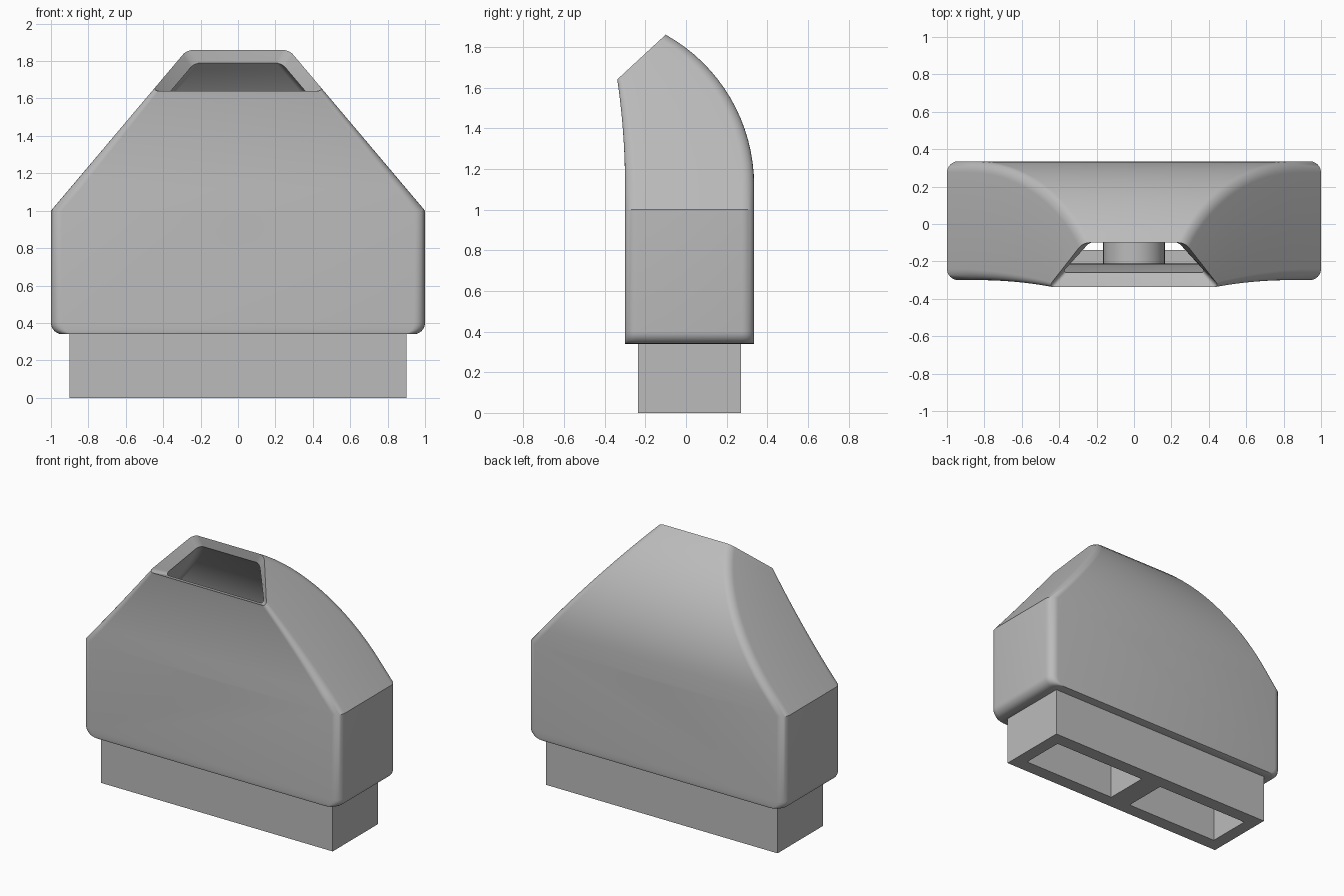
import bpy, bmesh, math
from mathutils import Vector

cube = bpy.data.objects.get("Cube")
if cube:
    bpy.data.objects.remove(cube, do_unlink=True)

grey = bpy.data.materials.new("plain grey")
grey.use_nodes = True
GREY = (0.5, 0.5, 0.5, 1)
grey.diffuse_color = GREY
grey.node_tree.nodes["Principled BSDF"].inputs["Base Color"].default_value = GREY

BASE, SHOULDER, BEND = 0.34, 1.0, 1.12   # heights where the shell changes
STEPS = 16


def make_object(name, bm):
    bmesh.ops.recalc_face_normals(bm, faces=bm.faces)
    mesh = bpy.data.meshes.new(name)
    bm.to_mesh(mesh)
    bm.free()
    mesh.materials.append(grey)
    obj = bpy.data.objects.new(name, mesh)
    bpy.context.collection.objects.link(obj)
    return obj


def box(name, low, high):
    bm = bmesh.new()
    bmesh.ops.create_cube(bm, size=1)
    for v in bm.verts:
        v.co = [l + (c + 0.5) * (h - l) for c, l, h in zip(v.co, low, high)]
    return make_object(name, bm)


def cross_cylinder(name, radius, y0, y1, z):
    bm = bmesh.new()
    bmesh.ops.create_cone(bm, cap_ends=True, segments=48, radius1=radius,
                          radius2=radius, depth=y1 - y0)
    for v in bm.verts:
        x, y, h = v.co
        v.co = (x, (y0 + y1) / 2 + h, z + y)
    return make_object(name, bm)


def cut(obj, cutter):
    mod = obj.modifiers.new("cut", "BOOLEAN")
    mod.operation = "DIFFERENCE"
    mod.solver = "EXACT"
    mod.object = cutter
    bpy.context.view_layer.objects.active = obj
    bpy.ops.object.modifier_apply(modifier=mod.name)


def half_width(z):
    return 1 - max(0, z - SHOULDER) * 0.845


def ring(front, back, inset, radius):
    """Rounded rectangle between a front and a back (y, z) point."""
    f, b = Vector(front), Vector(back)
    length = (b - f).length
    points = []
    for sx, sy, start in ((1, 1, 0), (-1, 1, 90), (-1, -1, 180), (1, -1, 270)):
        for i in range(7):
            a = math.radians(start + i * 15)
            s = (length - radius if sy > 0 else radius) + radius * math.sin(a)
            y, z = f.lerp(b, s / length)
            x = sx * (half_width(z) - inset - radius) + radius * math.cos(a)
            points.append((x, y, z))
    return points


# Outer shell rings, from the rounded lower corners up to the tilted mouth
rings = []
FILLET = 0.06
for i in range(7):
    a = math.radians(i * 15)
    z = BASE + FILLET * (1 - math.cos(a))
    rings.append(ring((-0.30, z), (0.335, z), FILLET * (1 - math.sin(a)), FILLET))
rings.append(ring((-0.30, SHOULDER), (0.335, SHOULDER), 0, FILLET))
for i in range(STEPS + 1):
    u = i / STEPS
    a = math.radians(60.9 * u)
    front = (-0.30 - 0.038 * u * u, BEND + 0.52 * u)
    back = (-0.512 + 0.847 * math.cos(a), BEND + 0.847 * math.sin(a))
    rings.append(ring(front, back, 0, FILLET - 0.025 * u))

# Inner cavity rings, from the flared lip down to the floor
for i in range(STEPS, -1, -1):
    u = i / STEPS
    a = math.radians(58 * u)
    r = 0.757 + 0.033 * u ** 4
    front = (-0.21 - 0.05 * u * u, BEND + 0.49 * u)
    back = (-0.512 + r * math.cos(a), BEND + r * math.sin(a))
    rings.append(ring(front, back, 0.1, 0.03))
for z in (SHOULDER, 0.43):
    rings.append(ring((-0.21, z), (0.245, z), 0.1, 0.03))

bm = bmesh.new()
loops = [[bm.verts.new(p) for p in pts] for pts in rings]
n = len(loops[0])
for lower, upper in zip(loops, loops[1:]):
    for i in range(n):
        j = (i + 1) % n
        bm.faces.new((lower[i], lower[j], upper[j], upper[i]))
bm.faces.new(loops[0])
bm.faces.new(loops[-1])
shell = make_object("nozzle_shell", bm)

# Plug at the bottom and the screw boss inside
plug = box("bottom_plug", (-0.9, -0.235, 0), (0.9, 0.27, BASE + 0.02))
boss = cross_cylinder("screw_boss", 0.165, -0.23, 0.26, 0.905)

# Two slots through the plug and floor, one hole through shell and boss
hole = cross_cylinder("hole_cutter", 0.085, -0.6, 0.6, 0.905)
slots = [box("slot_cutter", (min(s * 0.08, s * 0.81), -0.14, -0.1),
             (max(s * 0.08, s * 0.81), 0.175, 0.55)) for s in (-1, 1)]
for obj, cutters in ((shell, slots + [hole]), (plug, slots), (boss, [hole])):
    for cutter in cutters:
        cut(obj, cutter)
for cutter in slots + [hole]:
    bpy.data.objects.remove(cutter, do_unlink=True)

# Smooth curves, crisp edges
bpy.ops.object.select_all(action="DESELECT")
for obj in (shell, plug, boss):
    obj.select_set(True)
bpy.context.view_layer.objects.active = shell
bpy.ops.object.shade_smooth_by_angle(angle=math.radians(28))
